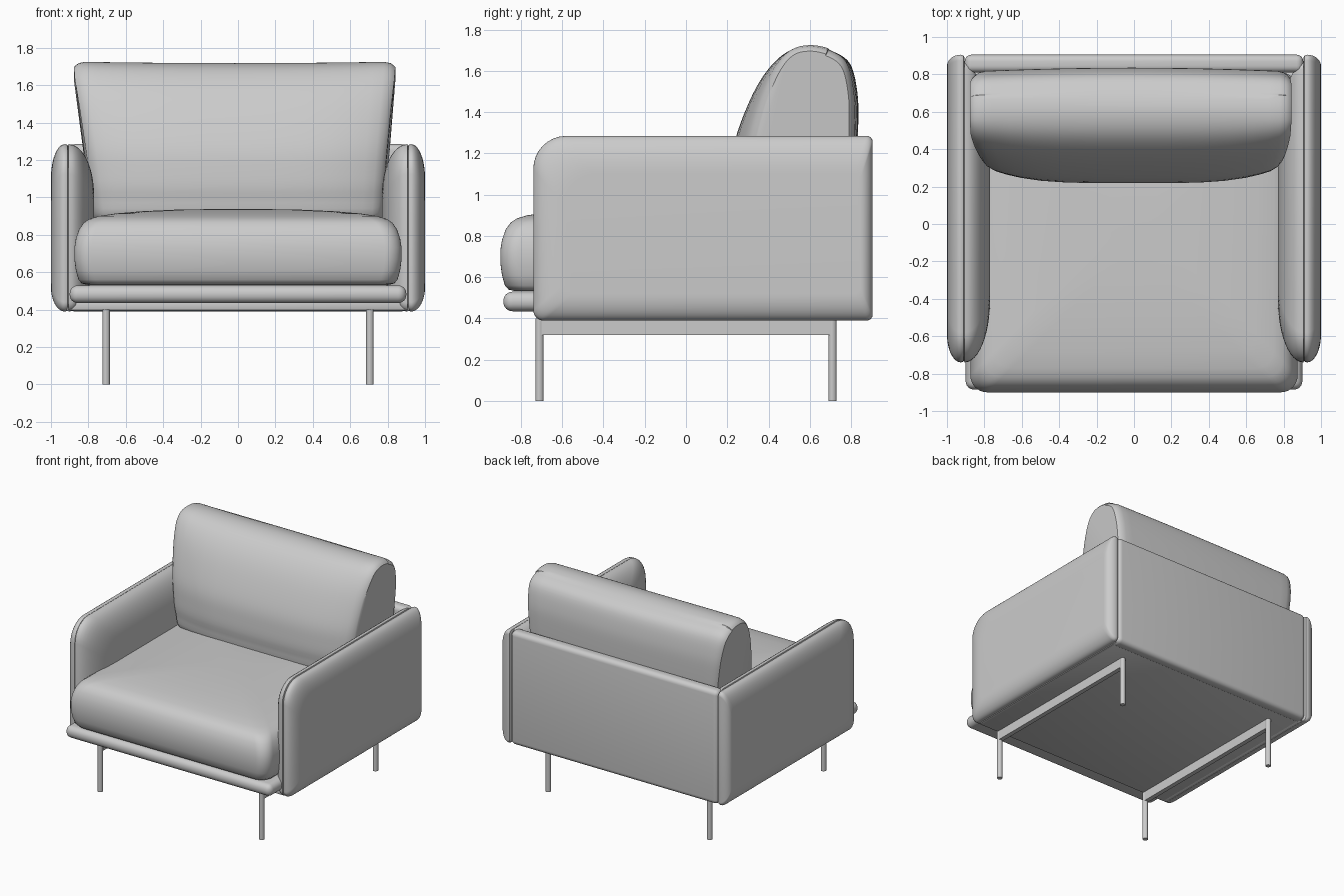
import bpy, bmesh
from math import sin, cos, pi, sqrt
from mathutils import Vector

if "Cube" in bpy.data.objects:
    bpy.data.objects.remove(bpy.data.objects["Cube"])


def finish(name, bm, angle=0.7):
    bmesh.ops.recalc_face_normals(bm, faces=bm.faces)
    me = bpy.data.meshes.new(name)
    bm.to_mesh(me)
    bm.free()
    ob = bpy.data.objects.new(name, me)
    bpy.context.collection.objects.link(ob)
    bpy.ops.object.select_all(action='DESELECT')
    ob.select_set(True)
    bpy.context.view_layer.objects.active = ob
    bpy.ops.object.shade_smooth_by_angle(angle=angle)
    return ob


def loft(name, rings):
    """Skin a stack of closed rings and cap both ends."""
    bm = bmesh.new()
    vs = [[bm.verts.new(p) for p in r] for r in rings]
    n = len(vs[0])
    for a, b in zip(vs, vs[1:]):
        for i in range(n):
            j = (i + 1) % n
            bm.faces.new((a[i], a[j], b[j], b[i]))
    bm.faces.new(vs[0])
    bm.faces.new(vs[-1])
    return finish(name, bm)


def rounded_rect(a0, a1, b0, b1, radii, n=8):
    """Outline with corner radii ordered: low-low, high-low, high-high, low-high."""
    pts = []
    corners = [(a0, b0, 1, 1), (a1, b0, -1, 1), (a1, b1, -1, -1), (a0, b1, 1, -1)]
    for k, ((a, b, sa, sb), r) in enumerate(zip(corners, radii)):
        for i in range(n + 1):
            t = pi + k * pi / 2 + i / n * pi / 2
            pts.append((a + sa * r + r * cos(t), b + sb * r + r * sin(t)))
    return pts


def box(name, x0, x1, y0, y1, z0, z1, bevel=0.0, segments=5):
    bm = bmesh.new()
    bmesh.ops.create_cube(bm, size=1)
    for v in bm.verts:
        v.co = ((x0 + x1) / 2 + v.co.x * (x1 - x0),
                (y0 + y1) / 2 + v.co.y * (y1 - y0),
                (z0 + z1) / 2 + v.co.z * (z1 - z0))
    if bevel:
        bmesh.ops.bevel(bm, geom=bm.edges[:], offset=bevel, segments=segments,
                        profile=0.5, affect='EDGES')
    return finish(name, bm)


def smooth_loop(pts, n=5):
    """Closed Catmull-Rom curve through the points."""
    out, m = [], len(pts)
    for i in range(m):
        p0, p1, p2, p3 = (Vector(pts[(i + k - 1) % m]) for k in range(4))
        for j in range(n):
            t = j / n
            out.append(0.5 * (2 * p1 + (p2 - p0) * t + (2 * p0 - 5 * p1 + 4 * p2 - p3) * t * t
                              + (3 * p1 - p0 - 3 * p2 + p3) * t ** 3))
    return out


# Arms: outer panel plus a padded inner side, meeting in a seam
def arm_ring(x, front, back, bottom, top, y1=0.905):
    outline = rounded_rect(-0.74 + front, y1 - back, 0.39 + bottom, 1.285 - top,
                           (0.05, 0.03, 0.03, 0.16))
    return [(x, y, z) for y, z in outline]


for s, side in ((1, "right"), (-1, "left")):
    rings = [arm_ring(s * 0.907, 0.014, 0.014, 0.014, 0.014),
             arm_ring(s * 0.912, 0.004, 0.004, 0.004, 0.004)]
    for i in range(11):
        a = i / 10 * pi / 2
        c = 1 - cos(a)
        rings.append(arm_ring(s * (0.925 + 0.075 * sin(a)),
                              0.15 * c, 0.06 * c, 0.13 * c, 0.18 * c))
    loft(side + "_arm_panel", rings)

    rings = [arm_ring(s * 0.91, 0.012, 0.012, 0.012, 0.012, 0.86)]
    for i in range(13):
        a = i / 12 * pi / 2
        c = 1 - cos(a)
        rings.append(arm_ring(s * (0.905 - 0.135 * sin(a)),
                              0.33 * c, 0.56 * c, 0.32 * c, 0.27 * c, 0.86))
    loft(side + "_arm_padding", rings)

# Back panel, underside and seat platform
box("back_panel", -0.905, 0.905, 0.81, 0.905, 0.39, 1.285, 0.035)
box("underside_panel", -0.92, 0.92, -0.72, 0.86, 0.395, 0.45, 0.01, 2)
box("seat_platform", -0.9, 0.9, -0.885, 0.82, 0.435, 0.53, 0.044, 6)

# Seat cushion: rings from the bottom up to a soft crown (inset, height)
seat_profile = [(0.07, 0.533), (0.04, 0.54), (0.022, 0.56), (0.008, 0.61), (0, 0.67),
                (0, 0.73), (0.008, 0.78), (0.025, 0.83), (0.05, 0.865), (0.08, 0.885),
                (0.13, 0.9), (0.22, 0.914), (0.36, 0.926), (0.55, 0.935), (0.75, 0.938)]
rings = []
for d, z in seat_profile:
    outline = rounded_rect(-0.875 + d, 0.875 - d, -0.9 + d, 0.81 - d, (0.09,) * 4)
    rings.append([(x, y, z) for x, y in outline])
loft("seat_cushion", rings)

# Back cushion: leaning side profile (y, z) swept across, narrower at the bottom
back_profile = smooth_loop([
    (0.29, 0.87), (0.225, 1.0), (0.222, 1.15), (0.245, 1.29), (0.32, 1.48), (0.4, 1.61),
    (0.49, 1.69), (0.6, 1.718), (0.71, 1.695), (0.795, 1.635), (0.83, 1.5),
    (0.835, 1.35), (0.825, 1.15), (0.79, 0.93), (0.7, 0.86)])
stations = [-1, -0.992, -0.97, -0.93, -0.86, -0.76, -0.62, -0.45, -0.22, 0]
stations += [-u for u in reversed(stations[:-1])]
rings = []
for u in stations:
    pinch = 1 - 0.09 * max(0, (abs(u) - 0.93) / 0.07) ** 2.5
    push = 0.085 * abs(u) ** 4
    ring = []
    for y, z in back_profile:
        k = min(max((z - 0.9) / 0.75, 0), 1)
        front = min(max((0.55 - y) / 0.33, 0), 1)
        width = 0.785 + 0.075 * k - 0.015 * front
        yy = 0.56 + (y - 0.56) * pinch + push * front - 0.02 * u * u * (y > 0.7)
        zz = 1.3 + (z - 1.3) * (1 - (1 - pinch) * 0.8) + 0.008 * u * u * k
        ring.append((u * width - 0.018 * k, yy, zz))
    rings.append(ring)
loft("back_cushion", rings)

# Metal frame: a flat rail and two round legs on each side
for s, side in ((1, "right"), (-1, "left")):
    x = s * 0.705
    box(side + "_frame_rail", x - 0.018, x + 0.018, -0.7, 0.7, 0.32, 0.396)
    for y, end in ((-0.71, "front"), (0.71, "back")):
        outline = rounded_rect(x - 0.02, x + 0.02, y - 0.02, y + 0.02, (0.02,) * 4, 4)
        loft(f"{side}_{end}_leg", [[(px, py, z) for px, py in outline] for z in (0, 0.4)])
